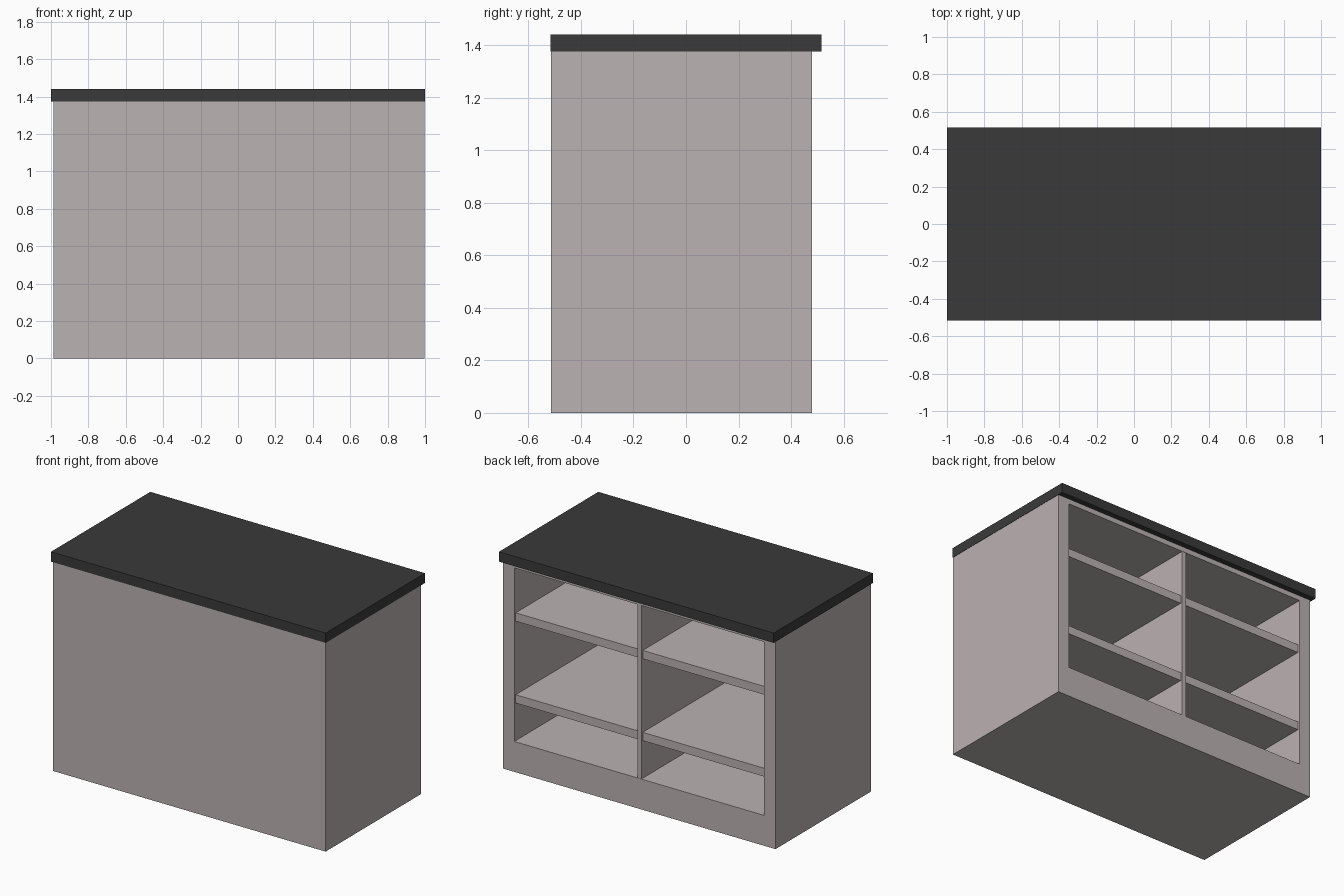
import bpy, bmesh
from mathutils import Vector

if "Cube" in bpy.data.objects:
    bpy.data.objects.remove(bpy.data.objects["Cube"])


def material(name, rgb):
    m = bpy.data.materials.new(name)
    m.diffuse_color = (*rgb, 1)
    m.use_nodes = True
    m.node_tree.nodes["Principled BSDF"].inputs["Base Color"].default_value = m.diffuse_color
    return m


BODY = material("pale_warm_grey", (0.497, 0.445, 0.445))
TOP = material("charcoal", (0.042, 0.042, 0.042))


def box_bmesh(lo, hi):
    lo, hi = Vector(lo), Vector(hi)
    bm = bmesh.new()
    bmesh.ops.create_cube(bm, size=1)
    for v in bm.verts:
        v.co = Vector([(a + b) / 2 + c * (b - a) for a, b, c in zip(lo, hi, v.co)])
    return bm


def finish(name, bm, mat):
    bm.normal_update()
    me = bpy.data.meshes.new(name)
    bm.to_mesh(me)
    bm.free()
    me.materials.append(mat)
    ob = bpy.data.objects.new(name, me)
    bpy.context.collection.objects.link(ob)
    return ob


# Interior opening, seen from the back
X0, X1 = -0.905, 0.915
Z0, Z1 = 0.20, 1.342
BACK, INNER = 0.479, -0.445
MID = (X0 + X1) / 2
HALF = 0.015

# Cabinet body: closed box with the back face inset and pushed in
bm = box_bmesh((-0.987, -0.514, 0), (0.998, BACK, 1.375))
bm.normal_update()
back = max(bm.faces, key=lambda f: f.normal.y)
bmesh.ops.inset_region(bm, faces=[back], thickness=0.02)
centre = back.calc_center_median()
for v in back.verts:
    v.co.x = X0 if v.co.x < centre.x else X1
    v.co.z = Z0 if v.co.z < centre.z else Z1
pocket = bmesh.ops.extrude_discrete_faces(bm, faces=[back])["faces"][0]
for v in pocket.verts:
    v.co.y = INNER
finish("cabinet_body", bm, BODY)

# Central divider
finish("divider", box_bmesh((MID - HALF, INNER, Z0), (MID + HALF, BACK - 0.002, Z1)), BODY)

# Two shelves in each bay, set slightly back
for side, a, b in (("left", X0, MID - HALF), ("right", MID + HALF, X1)):
    for level, z in (("lower", 0.447), ("upper", 0.986)):
        finish(f"{side}_{level}_shelf",
               box_bmesh((a, INNER, z), (b, BACK - 0.015, z + 0.055)), BODY)

# Countertop slab overhanging the back
finish("countertop", box_bmesh((-1, -0.516, 1.375), (1, 0.516, 1.44)), TOP)
